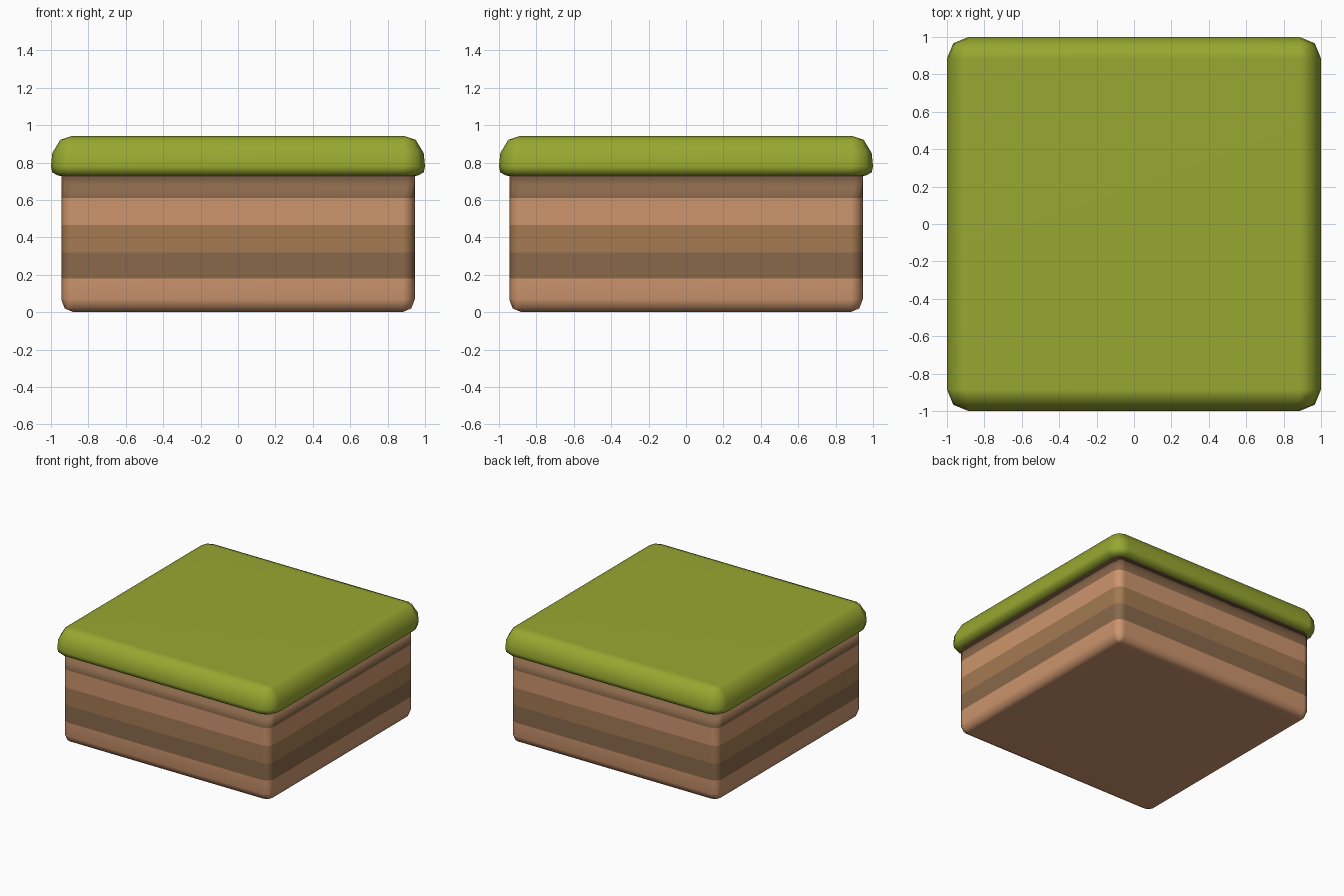
import bpy, bmesh
from math import sin, cos, pi

if "Cube" in bpy.data.objects:
    bpy.data.objects.remove(bpy.data.objects["Cube"])


def material(name, rgb):
    m = bpy.data.materials.new(name)
    m.diffuse_color = (*rgb, 1)
    m.use_nodes = True
    m.node_tree.nodes["Principled BSDF"].inputs["Base Color"].default_value = m.diffuse_color
    return m


def ring(core, r, z):
    # rounded square: two-segment arc round each corner of the core square
    pts = []
    for k, (sx, sy) in enumerate([(1, 1), (-1, 1), (-1, -1), (1, -1)]):
        for i in range(3):
            a = k * pi / 2 + i * pi / 4
            pts.append((sx * core + r * cos(a), sy * core + r * sin(a), z))
    return pts


def rounded_slab(name, core, profile, mats, bands=()):
    # profile: (half width, z) from bottom to top; bands: heights where colour changes
    bm = bmesh.new()
    rings = [[bm.verts.new(p) for p in ring(core, max(h - core, 0), z)] for h, z in profile]
    for (h, z), a, b in zip(profile, rings, rings[1:]):
        for i in range(12):
            j = (i + 1) % 12
            f = bm.faces.new((a[i], a[j], b[j], b[i]))
            f.material_index = sum(z >= t - 1e-4 for t in bands)
    bm.faces.new(rings[0][::-1])
    bm.faces.new(rings[-1]).material_index = len(bands)
    bmesh.ops.remove_doubles(bm, verts=bm.verts, dist=1e-4)
    bmesh.ops.recalc_face_normals(bm, faces=bm.faces)
    for f in bm.faces:
        f.smooth = True
    me = bpy.data.meshes.new(name)
    bm.to_mesh(me)
    bm.free()
    for m in mats:
        me.materials.append(m)
    ob = bpy.data.objects.new(name, me)
    bpy.context.collection.objects.link(ob)
    ob.modifiers.new("weighted_normals", 'WEIGHTED_NORMAL')
    return ob


grass = material("grass_green", (0.31, 0.39, 0.03))
light = material("soil_light", (0.61, 0.30, 0.155))
mid = material("soil_mid", (0.37, 0.195, 0.085))
dark = material("soil_dark", (0.255, 0.14, 0.07))

# Striped soil block
bands = (0.18, 0.32, 0.465, 0.61)
rounded_slab("soil_block", 0.88,
             [(0.88, 0.0), (0.926, 0.02), (0.945, 0.068)]
             + [(0.945, z) for z in bands] + [(0.945, 0.75)],
             [light, dark, mid, light, dark], bands)

# Overhanging grass cap
rounded_slab("grass_cap", 0.885,
             [(0.935, 0.727), (0.96, 0.73), (0.993, 0.747), (1.0, 0.78), (0.993, 0.85),
              (0.95, 0.922), (0.885, 0.943)], [grass])
